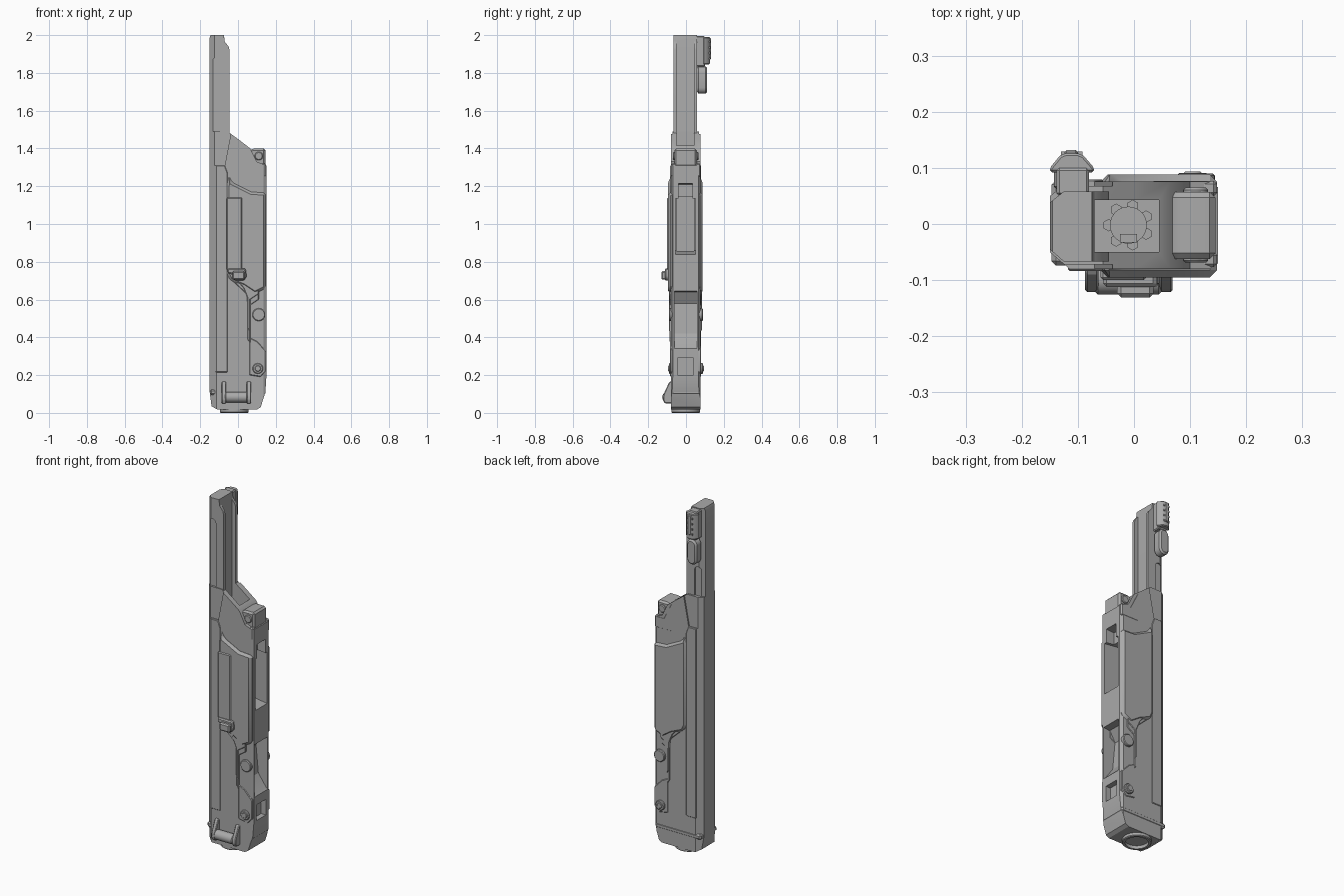
import bpy, bmesh, math
from mathutils import Vector, Matrix

if "Cube" in bpy.data.objects:
    bpy.data.objects.remove(bpy.data.objects["Cube"], do_unlink=True)

GREY = bpy.data.materials.new("plain grey")
GREY.use_nodes = True
GREY.diffuse_color = (0.4, 0.4, 0.4, 1)
GREY.node_tree.nodes["Principled BSDF"].inputs["Base Color"].default_value = (0.4, 0.4, 0.4, 1)


def add(name, bm):
    bmesh.ops.recalc_face_normals(bm, faces=bm.faces)
    mesh = bpy.data.meshes.new(name)
    bm.to_mesh(mesh)
    bm.free()
    mesh.materials.append(GREY)
    ob = bpy.data.objects.new(name, mesh)
    bpy.context.collection.objects.link(ob)
    return ob


def bake(ob):
    bpy.context.view_layer.update()
    graph = bpy.context.evaluated_depsgraph_get()
    mesh = bpy.data.meshes.new_from_object(ob.evaluated_get(graph))
    ob.modifiers.clear()
    ob.data = mesh
    return ob


def bevel(ob, width, segments=1):
    mod = ob.modifiers.new("bevel", "BEVEL")
    mod.width, mod.segments, mod.limit_method = width, segments, "ANGLE"
    return bake(ob)


def prism(name, points, axis, a, b, soft=0):
    """Extrude an outline along x (y,z), y (x,z) or z (x,y)."""
    place = {"x": lambda p, t: (t, *p), "y": lambda p, t: (p[0], t, p[1]),
             "z": lambda p, t: (*p, t)}[axis]
    bm = bmesh.new()
    low, high = ([bm.verts.new(place(p, t)) for p in points] for t in (a, b))
    bm.faces.new(low)
    bm.faces.new(high)
    for i in range(len(points)):
        j = (i + 1) % len(points)
        bm.faces.new((low[i], low[j], high[j], high[i]))
    ob = add(name, bm)
    return bevel(ob, soft) if soft else ob


def box(name, x, y, z, soft=0):
    return prism(name, [(x[0], y[0]), (x[1], y[0]), (x[1], y[1]), (x[0], y[1])], "z", *z, soft)


def pin(name, centre, radius, length, axis="y", soft=0.004, sides=32):
    bm = bmesh.new()
    turn = {"x": Matrix.Rotation(math.pi / 2, 4, "Y"), "z": Matrix(),
            "y": Matrix.Rotation(math.pi / 2, 4, "X")}[axis]
    bmesh.ops.create_cone(bm, cap_ends=True, segments=sides, radius1=radius, radius2=radius,
                          depth=length, matrix=Matrix.Translation(Vector(centre)) @ turn)
    ob = add(name, bm)
    return bevel(ob, soft) if soft else ob


def combine(ob, tool, how="DIFFERENCE"):
    mod = ob.modifiers.new("cut", "BOOLEAN")
    mod.operation, mod.object, mod.solver = how, tool, "EXACT"
    bake(ob)
    bpy.data.objects.remove(tool, do_unlink=True)


def slot(name, x, z, y):
    """Round-ended upright outline used as a groove cutter."""
    r, c = (x[1] - x[0]) / 2, (x[0] + x[1]) / 2
    arc = [math.pi * i / 8 for i in range(9)]
    pts = [(c + r * math.cos(t), z[1] - r + r * math.sin(t)) for t in arc]
    pts += [(c - r * math.cos(t), z[0] + r - r * math.sin(t)) for t in arc]
    return prism(name, pts, "y", *y)


# Main housing: side outline trimmed by an eight-sided cross-section
body = prism("lower_housing", [(-.15, .11), (-.14, .035), (-.11, .018), (.10, .018), (.12, .03),
             (.145, .11), (.15, .19), (.15, 1.31), (.10, 1.33), (.065, 1.40), (0, 1.45),
             (-.055, 1.49), (-.15, 1.49)], "y", -.2, .2)
combine(body, prism("section", [(-.15, -.05), (-.115, -.08), (.135, -.08), (.15, -.07),
        (.15, .065), (.135, .076), (-.115, .076), (-.15, .05)], "z", -1, 3), "INTERSECT")

# Slimmer upper shoulder and long spine
for side in (-1, 1):
    y = sorted((side * .07 - .002, side * .2))
    combine(body, prism("shoulder", [(-.2, 1.31), (-.07, 1.31), (-.03, 1.52), (-.2, 1.6)], "y", *y))
beam = prism("spine", [(-.15, 1.2), (-.15, 1.985), (-.145, 2), (-.075, 2), (-.07, 1.965),
             (-.05, 1.94), (-.045, 1.92), (-.045, 1.2)], "y", -.2, .2)
combine(beam, prism("section", [(-.15, -.045), (-.125, -.067), (-.045, -.067), (-.045, .058),
        (-.125, .058), (-.15, .038)], "z", 0, 3), "INTERSECT")

# Side grooves of the spine
for y in ((-.1, -.06), (.051, .1)):
    combine(beam, slot("groove", (-.138, -.095), (1.31, 1.88 if y[0] < 0 else 1.66), y))

# Inner bore, magazine opening and lower pocket
for ob in (body, beam):
    combine(ob, box("bore", (-.07, .045), (-.05, .043), (.3, 2.2)))
combine(body, prism("magazine_cut", [(.03, .86), (.2, .83), (.2, 1.13), (.03, 1.15)], "y", -.055, .05))
combine(body, prism("fork_cut", [(.1, 1.14), (.2, 1.12), (.2, 1.22), (.1, 1.21)], "y", -.04, .035))
combine(body, prism("pocket_cut", [(.2, .65), (.11, .64), (.075, .58), (.09, .42), (.14, .35), (.2, .3)],
                    "y", -.062, .057))
combine(body, box("lower_slot", (.12, .2), (-.045, .04), (.2, .29)))

# Rear lug with its cross pin
prism("rear_lug", [(.05, 1.30), (.145, 1.30), (.145, 1.40), (.075, 1.40), (.06, 1.385)],
      "y", -.062, .057, .01)
pin("rear_pin", (.11, -.002, 1.36), .022, .134)
for side in (-1, 1):
    prism("rear_cheek", [(.03, 1.25), (.148, 1.25), (.148, 1.32), (.09, 1.32), (.045, 1.41), (.03, 1.42)],
          "y", *sorted((side * .05, side * .077)), .006)

# Raised middle panels with stepped lower ends
panel = [(-.05, 1.26), (-.03, 1.22), (.07, 1.17), (.148, 1.165), (.148, .66), (.09, .63),
         (.03, .67), (-.04, .70), (-.06, .74), (-.06, 1.2)]
for side, reach in ((-1, .095), (1, .088)):
    prism("raised_panel", panel, "y", *sorted((side * .06, side * reach)), .013)
    for i in range(2):
        d = .03 * i
        prism("panel_step", [(-.02, .72 - d), (.03 + d / 2, .66 - d), (.05, .61 - d), (.05, .45 - 2 * d),
              (.065, .43 - 2 * d), (.065, .60 - d), (.11, .63 - d), (.11, .72 - d)], "y",
              *sorted((side * .06, side * (reach - .004 - .004 * i))), .003)
    # Long side rail
    edge = .0835 if side < 0 else .0795
    prism("side_rail", [(-.118, .215), (-.055, .215), (-.055, 1.27), (-.07, 1.31), (-.118, 1.31)],
          "y", *sorted((side * .06, side * edge)), .003)
    # Lower cheek and takedown pins
    prism("lower_cheek", [(.06, .2), (.12, .19), (.148, .22), (.148, .33), (.10, .38), (.06, .40)],
          "y", *sorted((side * .055, side * edge)), .004)
    pin("upper_pin", (.11, side * .078, .52), .034, .024)
    pin("lower_pin", (.105, side * .08, .235), .028, .022)
    pin("lower_pin_core", (.105, side * .083, .235), .017, .022)

# Port cover and its latch
box("port_cover", (-.06, .022), (-.1, -.07), (.755, 1.14), .005)
prism("cover_latch", [(-.055, .765), (.04, .765), (.046, .72), (.03, .70), (-.02, .70), (-.03, .735),
      (-.055, .74)], "y", -.112, -.08, .006)
box("latch_knob", (-.03, .035), (-.131, -.1), (.705, .75), .007)

# Bottom hinge: two leaning arms and a cross bar
for x in (-.075, .057):
    prism("hinge_arm", [(-.07, .05), (-.112, .05), (-.122, .07), (-.118, .1), (-.088, .165), (-.07, .165)],
          "x", x - .012, x + .012, .004)
pin("hinge_bar", (-.01, -.098, .083), .028, .12, "x", .006)

# Nose collar and muzzle ring
box("nose_collar", (-.147, .145), (-.074, .078), (.095, .125), .008)
ring = pin("nose_ring", (-.02, -.002, .02), .076, .04, "z", .004, 48)
combine(ring, pin("nose_hole", (-.02, -.002, 0), .06, .05, "z", 0, 48))

# Notched ring at the bottom of the bore
pin("bore_ring", (-.01, -.002, .31), .033, .03, "z", 0)
for i in range(7):
    t = 2 * math.pi * (i + .5) / 7
    pin("ring_lug", (-.01 + .035 * math.cos(t), -.002 + .035 * math.sin(t), .305), .011, .02, "z", 0, 6)
box("bore_key", (-.025, .005), (-.033, -.018), (.3, .335))

# Pull handle on the back: ribbed grip, neck and rounded catch
prism("handle_grip", [(-.15, .10), (-.132, .122), (-.122, .126), (-.1, .126), (-.09, .122), (-.071, .10),
      (-.071, .092), (-.15, .092)], "z", 1.845, 1.99, .005)
box("handle_neck", (-.138, -.08), (.05, .1), (1.835, 1.995), .005)
box("handle_ridge", (-.124, -.1), (.12, .132), (1.87, 1.985), .004)
for i in range(4):
    box("grip_rib", (-.13, -.092), (.118, .129), (1.87 + .03 * i, 1.88 + .03 * i))
bevel(slot("handle_catch", (-.143, -.08), (1.69, 1.835), (.058, .112)), .009)
box("handle_link", (-.127, -.097), (.06, .1), (1.81, 1.86))

# Crisp edges with smooth round parts
for ob in bpy.context.scene.objects:
    ob.select_set(ob.type == "MESH")
    if ob.type == "MESH":
        bpy.context.view_layer.objects.active = ob
bpy.ops.object.shade_smooth_by_angle(angle=math.radians(30))
